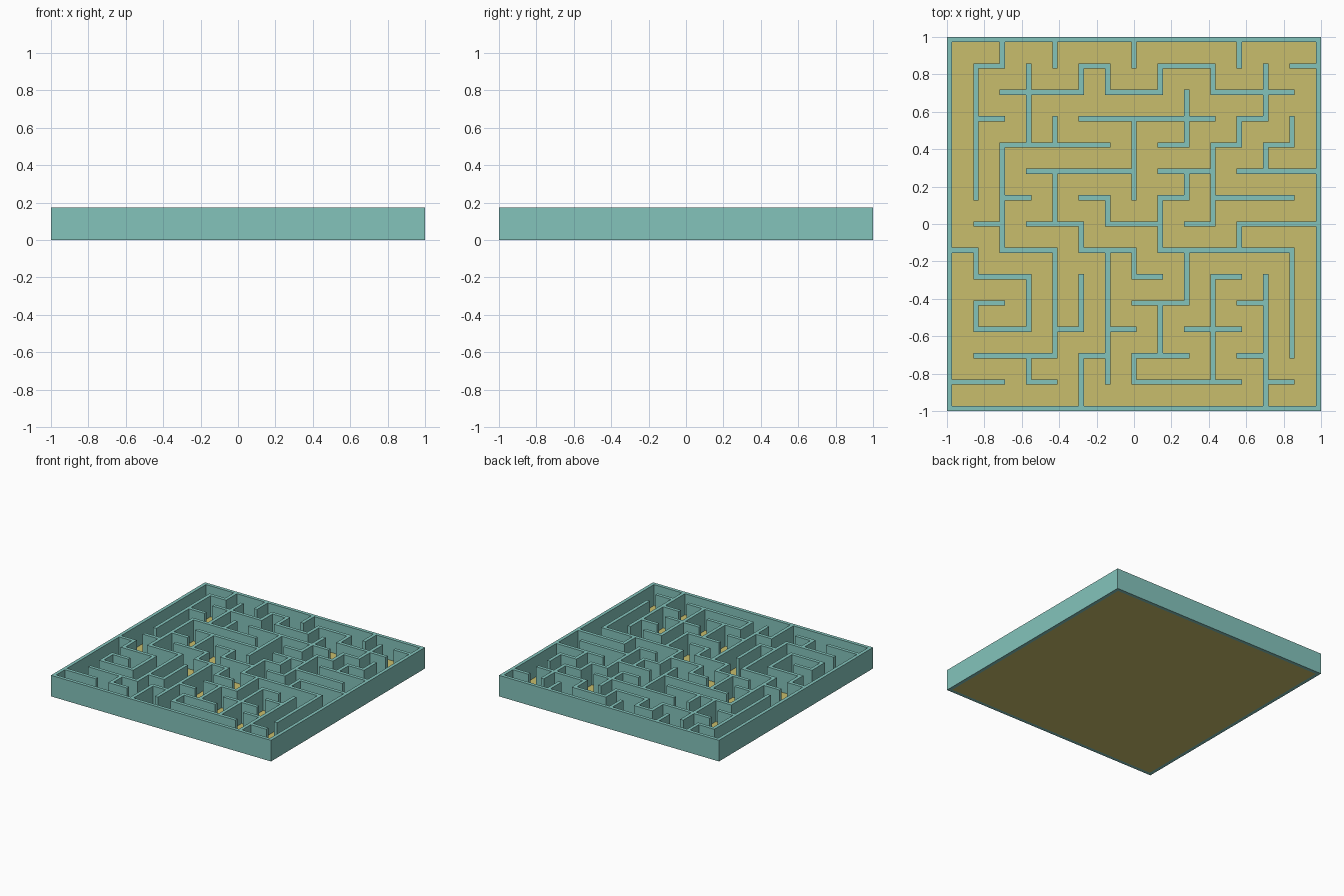
import bpy, bmesh

if "Cube" in bpy.data.objects:
    bpy.data.objects.remove(bpy.data.objects["Cube"])

N = 14                       # corridors per side
U = 2 / (N + 0.2)            # spacing of wall centre lines
W = 0.2 * U                  # wall thickness
H = 0.173                    # wall height

# Horizontal walls: grid row -> (start, end) columns, counted from the centre
ROWS = {
    6: [(-6, -5), (-2, -1), (1, 3), (6, 7)],
    5: [(-5, -2), (-1, 1), (3, 6)],
    4: [(-6, -5), (-2, 3), (4, 5)],
    3: [(-5, -1), (1, 2), (3, 4), (5, 6)],
    2: [(-4, 0), (1, 3), (4, 7)],
    1: [(-5, -4), (-2, -1), (1, 2), (3, 6)],
    0: [(-6, -5), (-4, -2), (-1, 1), (2, 3), (4, 7)],
    -1: [(-7, -6), (-5, -3), (-2, 0), (1, 6)],
    -2: [(-6, -4), (0, 1), (3, 4)],
    -3: [(-6, -5), (0, 2), (4, 5)],
    -4: [(-6, -4), (-3, -2), (-1, 0), (2, 4)],
    -5: [(-6, -3), (-2, -1), (0, 2), (4, 5)],
    -6: [(-7, -5), (-4, -3), (0, 4), (5, 6)],
}
# Vertical walls: grid column -> (start, end) rows
COLS = {
    -6: [(1, 6), (-2, -1), (-4, -3)],
    -5: [(6, 7), (-1, 3)],
    -4: [(3, 6), (-4, -2), (-6, -5)],
    -3: [(6, 7), (3, 4), (0, 2), (-5, -1)],
    -2: [(5, 6), (-1, 0), (-4, -2), (-7, -5)],
    -1: [(5, 6), (0, 1), (-6, -1)],
    0: [(6, 7), (1, 4), (-2, -1), (-6, -5)],
    1: [(5, 6), (-1, 1), (-5, -3)],
    2: [(3, 5), (1, 2), (-3, -1)],
    3: [(5, 6), (0, 3), (-6, -2)],
    4: [(6, 7), (3, 4), (-1, 0)],
    5: [(4, 6), (2, 3), (-7, -2)],
    6: [(3, 4), (-5, -1)],
}
for table in (ROWS, COLS):   # outer frame
    table[7] = table[-7] = [(-7, 7)]

# Mark solid squares on a grid alternating wall-wide and corridor-wide strips
M = 2 * N + 1
solid = set()
for r, spans in ROWS.items():
    for a, b in spans:
        solid |= {(i, 2 * (r + 7)) for i in range(2 * (a + 7), 2 * (b + 7) + 1)}
for c, spans in COLS.items():
    for a, b in spans:
        solid |= {(2 * (c + 7), j) for j in range(2 * (a + 7), 2 * (b + 7) + 1)}


def pos(k):
    return -1 + (k // 2) * U + (k % 2) * W


def make_object(name, bm, color):
    mesh = bpy.data.meshes.new(name)
    bm.to_mesh(mesh)
    bm.free()
    mat = bpy.data.materials.new(name + "_material")
    mat.diffuse_color = (*color, 1)
    mat.use_nodes = True
    mat.node_tree.nodes["Principled BSDF"].inputs["Base Color"].default_value = mat.diffuse_color
    mesh.materials.append(mat)
    obj = bpy.data.objects.new(name, mesh)
    bpy.context.collection.objects.link(obj)
    return obj


# Maze walls: tops, exposed sides, and the underside of the outer frame
bm = bmesh.new()


def face(*pts):
    bm.faces.new([bm.verts.new((pos(i), pos(j), z)) for i, j, z in pts])


for i, j in sorted(solid):
    ring = [(i, j), (i + 1, j), (i + 1, j + 1), (i, j + 1)]
    face(*[(x, y, H) for x, y in ring])
    if {i, j} & {0, M - 1}:
        face(*[(x, y, 0) for x, y in reversed(ring)])
    for k, (dx, dy) in enumerate([(0, -1), (1, 0), (0, 1), (-1, 0)]):
        if (i + dx, j + dy) not in solid:
            p, q = ring[k], ring[(k + 1) % 4]
            face((*p, 0), (*q, 0), (*q, H), (*p, H))
bmesh.ops.remove_doubles(bm, verts=bm.verts[:], dist=1e-4)
bmesh.ops.dissolve_limit(bm, angle_limit=0.01, verts=bm.verts[:], edges=bm.edges[:])
make_object("maze_walls", bm, (0.23, 0.55, 0.50))

# Floor inside the frame
bm = bmesh.new()
bmesh.ops.create_grid(bm, x_segments=1, y_segments=1, size=1 - W)
make_object("floor", bm, (0.58, 0.51, 0.15))
